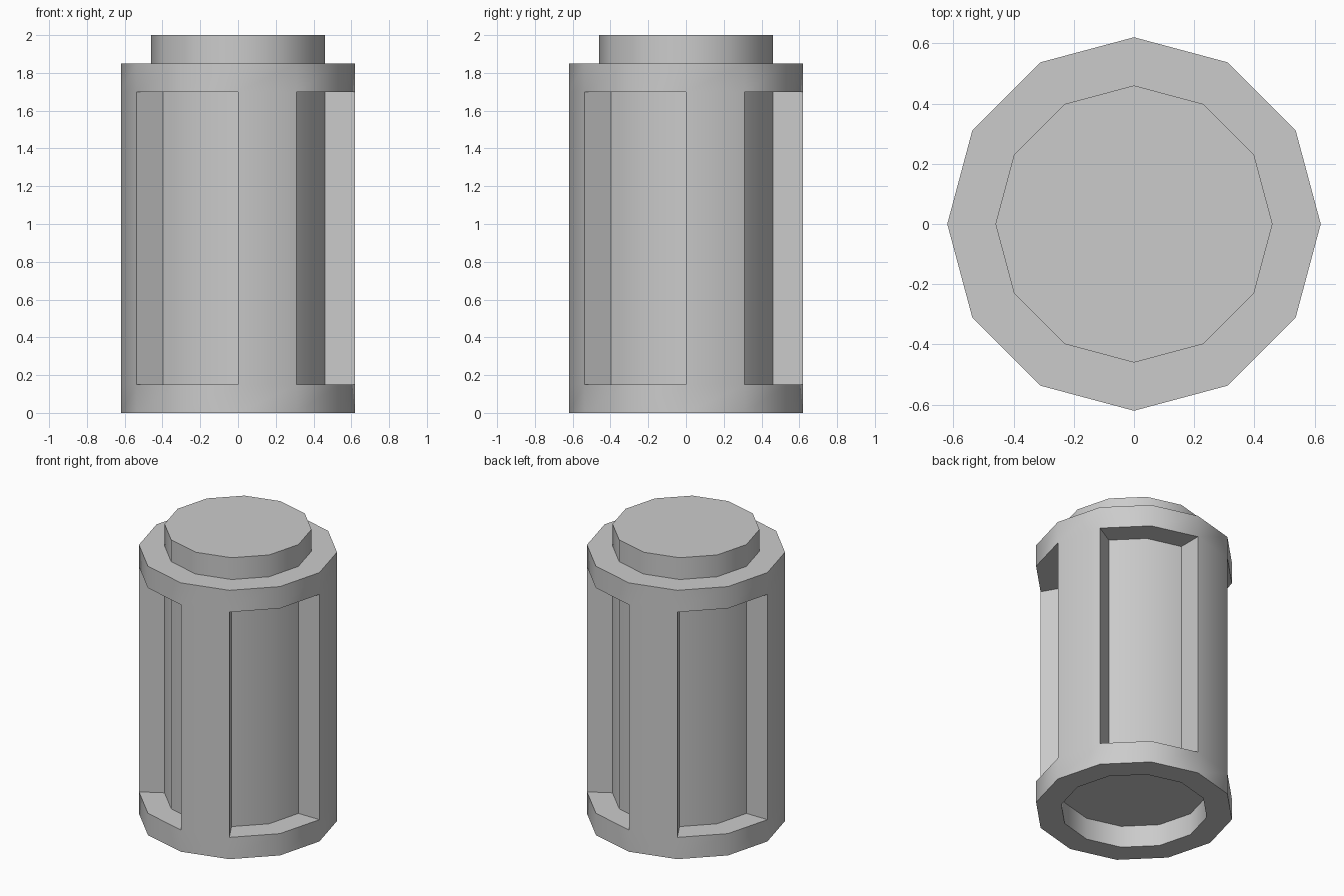
import bpy, bmesh
from math import cos, sin, pi

if "Cube" in bpy.data.objects:
    bpy.data.objects.remove(bpy.data.objects["Cube"])

N, R_OUT, R_IN = 12, 0.62, 0.46
Z0, Z1, Z2, Z3, Z4 = 0.0, 0.15, 1.70, 1.85, 2.0   # base, sill, lintel, shoulder, top

bm = bmesh.new()
cache = {}


def v(r, i, z):
    key = (r, i % N, z)
    if key not in cache:
        a = 2 * pi * (i % N) / N
        cache[key] = bm.verts.new((r * cos(a), r * sin(a), z))
    return cache[key]


def face(verts, flip=False):
    bm.faces.new(verts[::-1] if flip else verts)


def wall(r, i, za, zb, inward=False):
    face([v(r, i, za), v(r, i + 1, za), v(r, i + 1, zb), v(r, i, zb)], inward)


def ledge(i, z, down=False):
    face([v(R_IN, i, z), v(R_OUT, i, z), v(R_OUT, i + 1, z), v(R_IN, i + 1, z)], down)


def jamb(i, flip):
    face([v(R_IN, i, Z1), v(R_OUT, i, Z1), v(R_OUT, i, Z2), v(R_IN, i, Z2)], flip)


for i in range(N):
    # bottom rim, socket wall, upper collar, shoulder and top plug
    ledge(i, Z0, down=True)
    wall(R_IN, i, Z0, Z1, inward=True)
    wall(R_OUT, i, Z0, Z1)
    wall(R_OUT, i, Z2, Z3)
    ledge(i, Z3)
    wall(R_IN, i, Z3, Z4)
    if i % 3 == 0:
        # solid post between two windows
        wall(R_OUT, i, Z1, Z2)
        jamb(i, False)
        jamb(i + 1, True)
    else:
        # recessed window, two sides wide
        wall(R_IN, i, Z1, Z2)
        ledge(i, Z1)
        ledge(i, Z2, down=True)

# top cap and socket ceiling
face([v(R_IN, i, Z4) for i in range(N)])
face([v(R_IN, i, Z1) for i in range(N)], True)

mesh = bpy.data.meshes.new("canister")
bm.to_mesh(mesh)
bm.free()
canister = bpy.data.objects.new("canister", mesh)
bpy.context.collection.objects.link(canister)

# smooth round sides, sharp edges elsewhere
bpy.context.view_layer.objects.active = canister
canister.select_set(True)
bpy.ops.object.shade_smooth_by_angle(angle=0.6)
